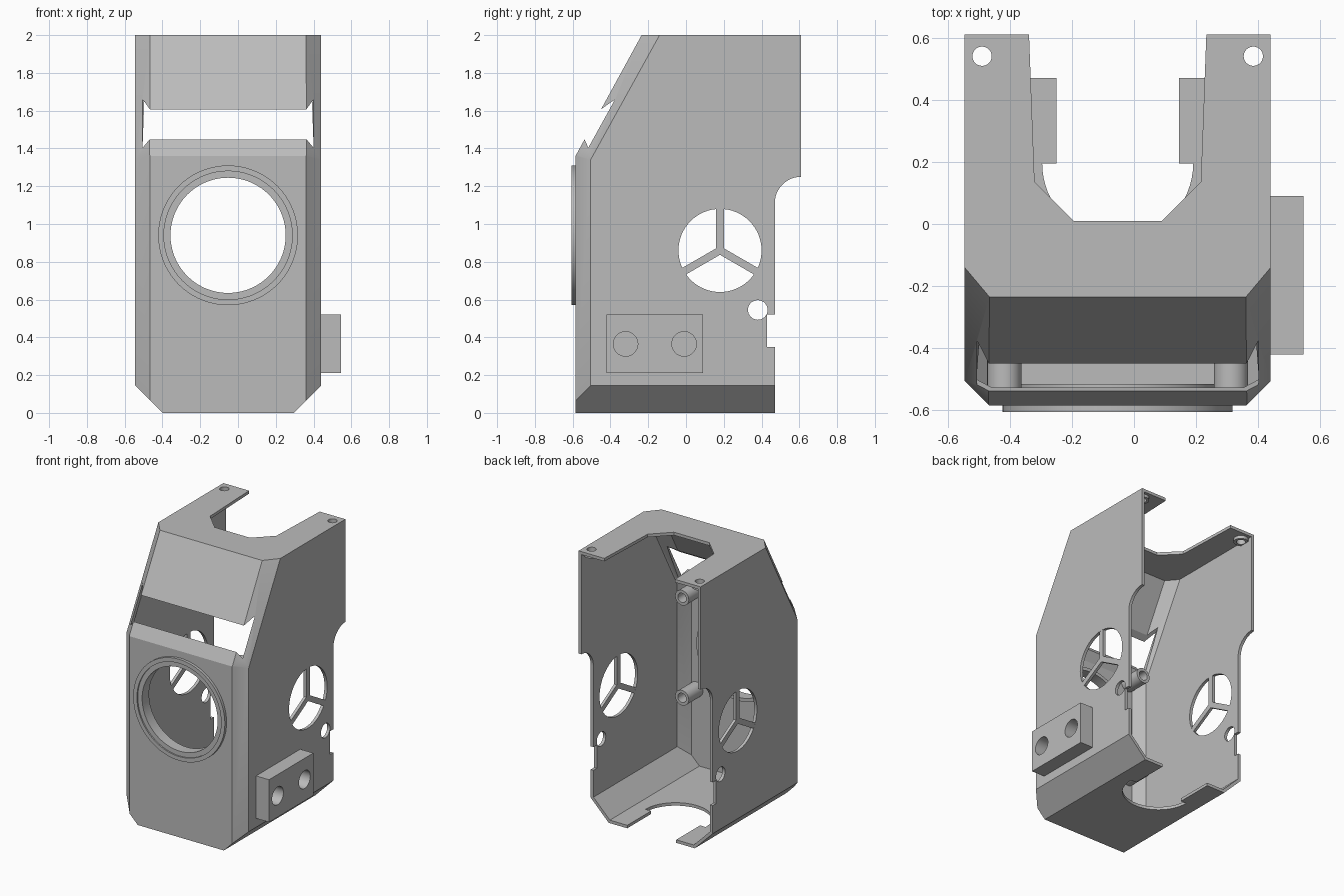
import bpy, bmesh
from math import sin, cos, pi, radians
from mathutils import Vector, Matrix

if "Cube" in bpy.data.objects:
    bpy.data.objects.remove(bpy.data.objects["Cube"], do_unlink=True)

CX = -0.0525      # shell centreline
W = 0.4925        # shell half width
T = 0.022         # wall thickness

grey = bpy.data.materials.new("plain grey")
grey.use_nodes = True
grey.diffuse_color = (0.5, 0.5, 0.5, 1)
grey.node_tree.nodes["Principled BSDF"].inputs["Base Color"].default_value = grey.diffuse_color


def finish(bm, name):
    bmesh.ops.remove_doubles(bm, verts=bm.verts, dist=1e-5)
    bmesh.ops.recalc_face_normals(bm, faces=bm.faces)
    bmesh.ops.translate(bm, verts=bm.verts, vec=(CX, 0, 0))
    mesh = bpy.data.meshes.new(name)
    bm.to_mesh(mesh)
    bm.free()
    mesh.materials.append(grey)
    ob = bpy.data.objects.new(name, mesh)
    bpy.context.collection.objects.link(ob)
    return ob


def prism(name, pts, axis, lo, hi):
    """Extrude a 2D outline along an axis."""
    place = {"X": lambda a, b: (lo, a, b),
             "Y": lambda a, b: (a, lo, b),
             "Z": lambda a, b: (a, b, lo)}[axis]
    bm = bmesh.new()
    face = bm.faces.new([bm.verts.new(place(*p)) for p in pts])
    ext = bmesh.ops.extrude_face_region(bm, geom=[face])["geom"]
    move = Vector([(hi - lo) * (axis == c) for c in "XYZ"])
    bmesh.ops.translate(bm, vec=move, verts=[v for v in ext if isinstance(v, bmesh.types.BMVert)])
    return finish(bm, name)


def rect(a0, a1, b0, b1):
    return [(a0, b0), (a1, b0), (a1, b1), (a0, b1)]


def arc(a, b, r, start=0, end=360, n=64):
    full = end - start == 360
    return [(a + r * cos(radians(start + (end - start) * i / n)),
             b + r * sin(radians(start + (end - start) * i / n))) for i in range(n if full else n + 1)]


def lathe(name, profile, axis, centre, steps=48):
    """Spin a closed (radius, height) outline about an axis."""
    bm = bmesh.new()
    vs = [bm.verts.new((r, h, 0) if axis == "Y" else (r, 0, h)) for r, h in profile]
    es = [bm.edges.new((vs[i - 1], vs[i])) for i in range(len(vs))]
    bmesh.ops.spin(bm, geom=vs + es, cent=(0, 0, 0), angle=2 * pi, steps=steps,
                   axis=(0, 1, 0) if axis == "Y" else (0, 0, 1))
    bmesh.ops.translate(bm, verts=bm.verts, vec=centre)
    return finish(bm, name)


def cut(ob, cutters):
    for c in cutters:
        m = ob.modifiers.new("cut", "BOOLEAN")
        m.operation, m.solver, m.object = "DIFFERENCE", "EXACT", c
    dg = bpy.context.evaluated_depsgraph_get()
    ob_mesh = bpy.data.meshes.new_from_object(ob.evaluated_get(dg))
    ob.modifiers.clear()
    ob.data = ob_mesh
    for c in cutters:
        bpy.data.objects.remove(c, do_unlink=True)


def shell_solid(name, inset, back):
    """Box trimmed by the shell's outer planes, each moved inward by inset."""
    planes = [((0, -1, 0), (0, -0.585, 0)), ((0, 0, 1), (0, 0, 2)), ((0, 0, -1), (0, 0, 0)),
              ((0, -0.64, 0.35), (0, -0.585, 1.36))]
    for s in (-1, 1):
        planes += [((s, 0, 0), (s * W, 0, 0)),
                   ((s, -1, 0), (s * W, -0.505, 0)),
                   ((s, 0, -1), (s * W, 0, 0.145)),
                   ((s * 0.627, -0.528, 0.292), (s * W, -0.14, 2))]
    bm = bmesh.new()
    bmesh.ops.create_cube(bm, size=6)
    bmesh.ops.translate(bm, verts=bm.verts, vec=(0, back - 3, 0))
    for n, p in planes:
        n = Vector(n).normalized()
        res = bmesh.ops.bisect_plane(bm, geom=bm.verts[:] + bm.edges[:] + bm.faces[:], dist=1e-5,
                                     plane_co=Vector(p) - n * inset, plane_no=n, clear_outer=True)
        edges = [e for e in res["geom_cut"] if isinstance(e, bmesh.types.BMEdge) and e.is_boundary]
        if edges:
            bmesh.ops.edgenet_fill(bm, edges=edges)
    return finish(bm, name)


# Hollow shell with all its openings
shell = shell_solid("shell", 0, 0.61)
cavity = shell_solid("cavity", T, 1.0)
lower_back = prism("lower_back", [(0.47, -0.2)] + arc(0.61, 1.11, 0.14, 180, 90, 16)
                   + [(0.8, 1.25), (0.8, -0.2)], "X", -1, 1)
front_slot = prism("front_slot", [(-0.54, 1.455), (-0.62, 1.5), (-0.54, 1.645), (-0.46, 1.6),
                                  (-0.39, 1.65), (-0.34, 1.68), (-0.5, 1.365)],
                   "X", -0.4525, 0.4525)
top_opening = prism("top_opening", [(-0.2888, 0.7), (-0.2675, 0.135), (-0.1425, 0.01),
                                    (0.1425, 0.01), (0.2675, 0.135), (0.2888, 0.7)], "Z", 1.9, 2.1)
floor_opening = prism("floor_opening", [(-0.1975, 0.7), (-0.1975, 0.195)]
                      + arc(0, 0.195, 0.243, 180, 360, 32)
                      + [(0.1975, 0.195), (0.1975, 0.7)], "Z", -0.1, 0.1)
cutters = [cavity, lower_back, front_slot, top_opening, floor_opening,
           prism("front_bore", arc(0, 0.94, 0.32), "Y", -0.8, -0.45),
           prism("vent_hole", arc(0.18, 0.86, 0.22), "X", -1, 1),
           prism("cable_hole", arc(0.38, 0.545, 0.052, n=32), "X", -1, 1),
           prism("back_notch", rect(0.43, 0.6, 0.35, 0.52), "X", -1, 1)]
for s in (-1, 1):
    cutters.append(prism("screw_hole", arc(s * 0.4365, 0.54, 0.031, n=32), "Z", 1.9, 2.1))
cut(shell, cutters)
parts = [shell]

# Stepped collar around the front opening
parts.append(lathe("front_collar", [(0.37, -0.58), (0.37, -0.605), (0.34, -0.605), (0.34, -0.595),
                                    (0.305, -0.595), (0.305, -0.515), (0.33, -0.515), (0.33, -0.58)],
                   "Y", (0, 0, 0.94), 72))

for s in (-1, 1):
    side = "left" if s > 0 else "right"
    # Hollow posts behind the front wall
    for level, z in (("lower", 0.575), ("upper", 1.305)):
        parts.append(lathe(f"{level}_{side}_post", [(0.055, -0.572), (0.055, -0.4),
                                                    (0.034, -0.4), (0.034, -0.572)],
                           "Y", (s * 0.365, 0, z), 32))
    # Rings under the top screw holes
    parts.append(lathe(f"{side}_screw_ring", [(0.031, 1.955), (0.05, 1.955), (0.05, 1.985), (0.031, 1.985)],
                       "Z", (s * 0.4365, 0.54, 0), 32))
    # Three spokes across each side vent
    for i in range(3):
        bm = bmesh.new()
        bmesh.ops.create_cube(bm, size=1)
        bmesh.ops.scale(bm, verts=bm.verts, vec=(T * 0.95, 0.04, 0.225))
        bmesh.ops.translate(bm, verts=bm.verts, vec=(0, 0, 0.1125))
        bmesh.ops.rotate(bm, verts=bm.verts, matrix=Matrix.Rotation(i * 2 * pi / 3, 3, "X"))
        bmesh.ops.translate(bm, verts=bm.verts, vec=(s * (W - T / 2), 0.18, 0.86))
        parts.append(finish(bm, f"{side}_vent_spoke_{i + 1}"))

# Side mounting block with two blind holes
block = prism("mounting_block", rect(-0.42, 0.09, 0.21, 0.52), "X", W - 0.01, W + 0.105)
cut(block, [prism("block_hole", arc(y, 0.365, 0.065, n=40), "X", W + 0.005, W + 0.2)
            for y in (-0.32, -0.01)])
parts.append(block)

# Smooth the round surfaces, keep edges crisp
bpy.ops.object.select_all(action="DESELECT")
for ob in parts:
    ob.select_set(True)
bpy.context.view_layer.objects.active = shell
bpy.ops.object.shade_smooth_by_angle(angle=radians(25))
